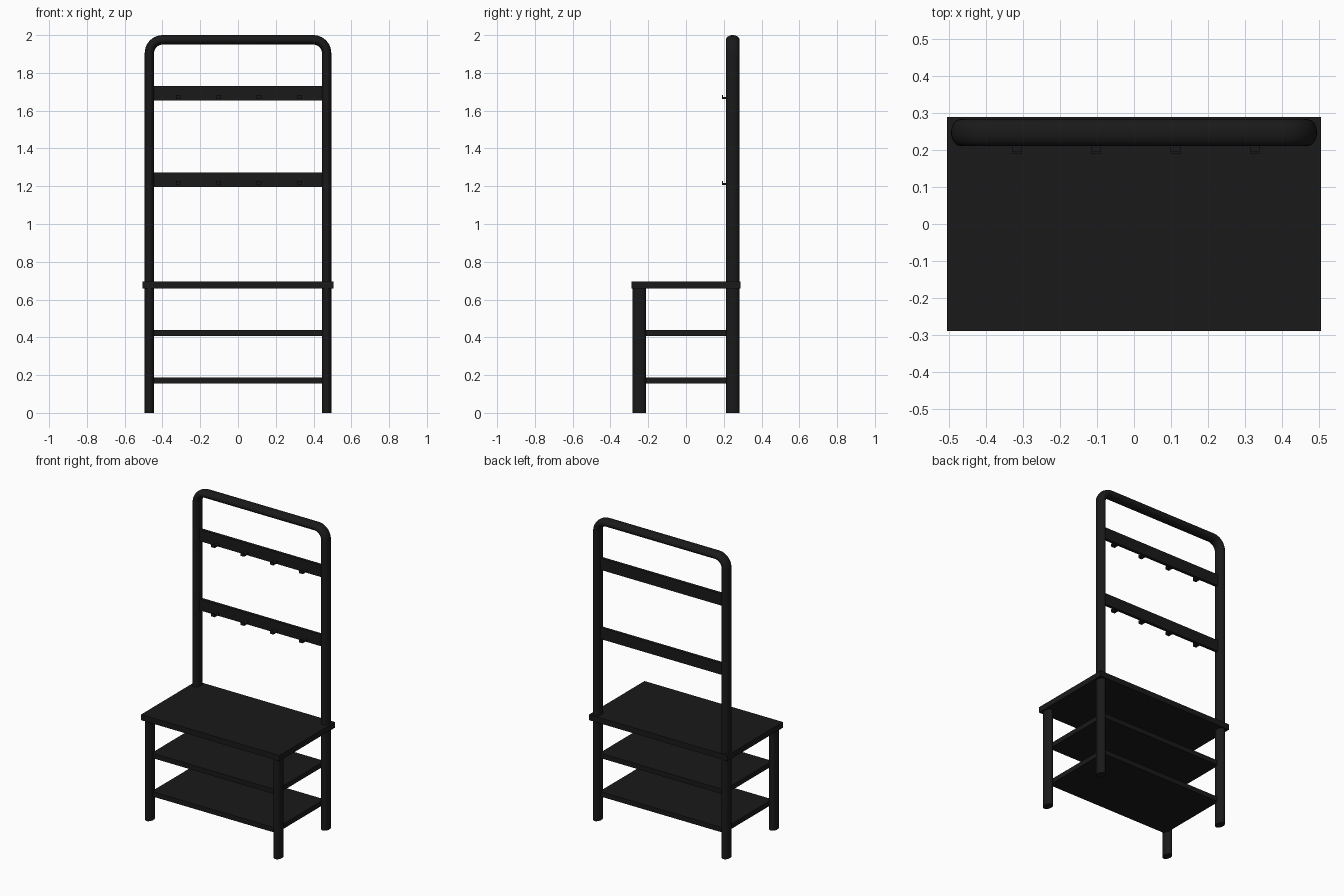
import bpy, bmesh, math
from mathutils import Vector

if "Cube" in bpy.data.objects:
    bpy.data.objects.remove(bpy.data.objects["Cube"])

black = bpy.data.materials.new("black_finish")
black.diffuse_color = (0.01, 0.01, 0.01, 1)
black.use_nodes = True
black.node_tree.nodes["Principled BSDF"].inputs["Base Color"].default_value = black.diffuse_color

LEG_X, LEG_Y = 0.469, 0.247      # tube centre lines
HALF_W, HALF_D = 0.025, 0.036    # oval tube half width and half depth
SEAT_TOP, SEAT_LOW = 0.695, 0.658


def finish(name, bm, smooth=False):
    bmesh.ops.recalc_face_normals(bm, faces=bm.faces)
    mesh = bpy.data.meshes.new(name)
    bm.to_mesh(mesh)
    bm.free()
    obj = bpy.data.objects.new(name, mesh)
    bpy.context.collection.objects.link(obj)
    mesh.materials.append(black)
    if smooth:
        bpy.ops.object.select_all(action='DESELECT')
        obj.select_set(True)
        bpy.context.view_layer.objects.active = obj
        bpy.ops.object.shade_smooth_by_angle(angle=math.radians(40))
    return obj


def box(name, x, y, z):
    bm = bmesh.new()
    bmesh.ops.create_cube(bm, size=1)
    for v in bm.verts:
        v.co = Vector([lo + (c + 0.5) * (hi - lo) for c, (lo, hi) in zip(v.co, (x, y, z))])
    return finish(name, bm)


def oval_tube(name, path, y, sides=32):
    """Sweep an oval section along (x, z, angle of outward normal) stations."""
    bm = bmesh.new()
    rings = []
    for x, z, ang in path:
        ring = []
        for i in range(sides):
            t = 2 * math.pi * i / sides
            off = HALF_W * math.cos(t)
            ring.append(bm.verts.new((x + off * math.cos(ang), y + HALF_D * math.sin(t),
                                      z + off * math.sin(ang))))
        rings.append(ring)
    for a, b in zip(rings, rings[1:]):
        for i in range(sides):
            j = (i + 1) % sides
            bm.faces.new((a[i], a[j], b[j], b[i]))
    bm.faces.new(rings[0])
    bm.faces.new(rings[-1])
    return finish(name, bm, True)


# rear frame: two posts joined by a rounded top bar
R, TOP = 0.07, 1.975
path = [(LEG_X, 0, 0)]
for cx, start in ((LEG_X - R, 0), (R - LEG_X, 90)):
    for k in range(11):
        a = math.radians(start + 9 * k)
        path.append((cx + R * math.cos(a), TOP - R + R * math.sin(a), a))
path.append((-LEG_X, 0, math.pi))
oval_tube("rear_frame", path, LEG_Y)

# front legs
for side, s in (("left", -1), ("right", 1)):
    oval_tube("front_leg_" + side, [(s * LEG_X, 0, 0), (s * LEG_X, SEAT_LOW + 0.01, 0)], -LEG_Y)

# seat and shelves
box("seat", (-0.505, 0.505), (-0.289, 0.289), (SEAT_LOW, SEAT_TOP))
for name, z in (("upper_shelf", 0.408), ("lower_shelf", 0.155)):
    box(name, (-0.455, 0.455), (-0.25, 0.25), (z, z + 0.032))

# coat rails with small upturned hooks
for level, z0, z1 in (("upper", 1.653, 1.73), ("lower", 1.197, 1.272)):
    box(level + "_rail", (-0.455, 0.455), (0.237, 0.257), (z0, z1))
    for n in range(4):
        x = -0.316 + n * 0.214
        profile = [(0.24, 0.01), (0.19, 0.01), (0.19, 0.03), (0.197, 0.03), (0.197, 0.02), (0.24, 0.02)]
        bm = bmesh.new()
        face = bm.faces.new([bm.verts.new((x - 0.013, y, z0 + z)) for y, z in profile])
        ext = bmesh.ops.extrude_face_region(bm, geom=[face])
        bmesh.ops.translate(bm, vec=(0.026, 0, 0),
                            verts=[g for g in ext["geom"] if isinstance(g, bmesh.types.BMVert)])
        finish(f"{level}_hook_{n + 1}", bm)
